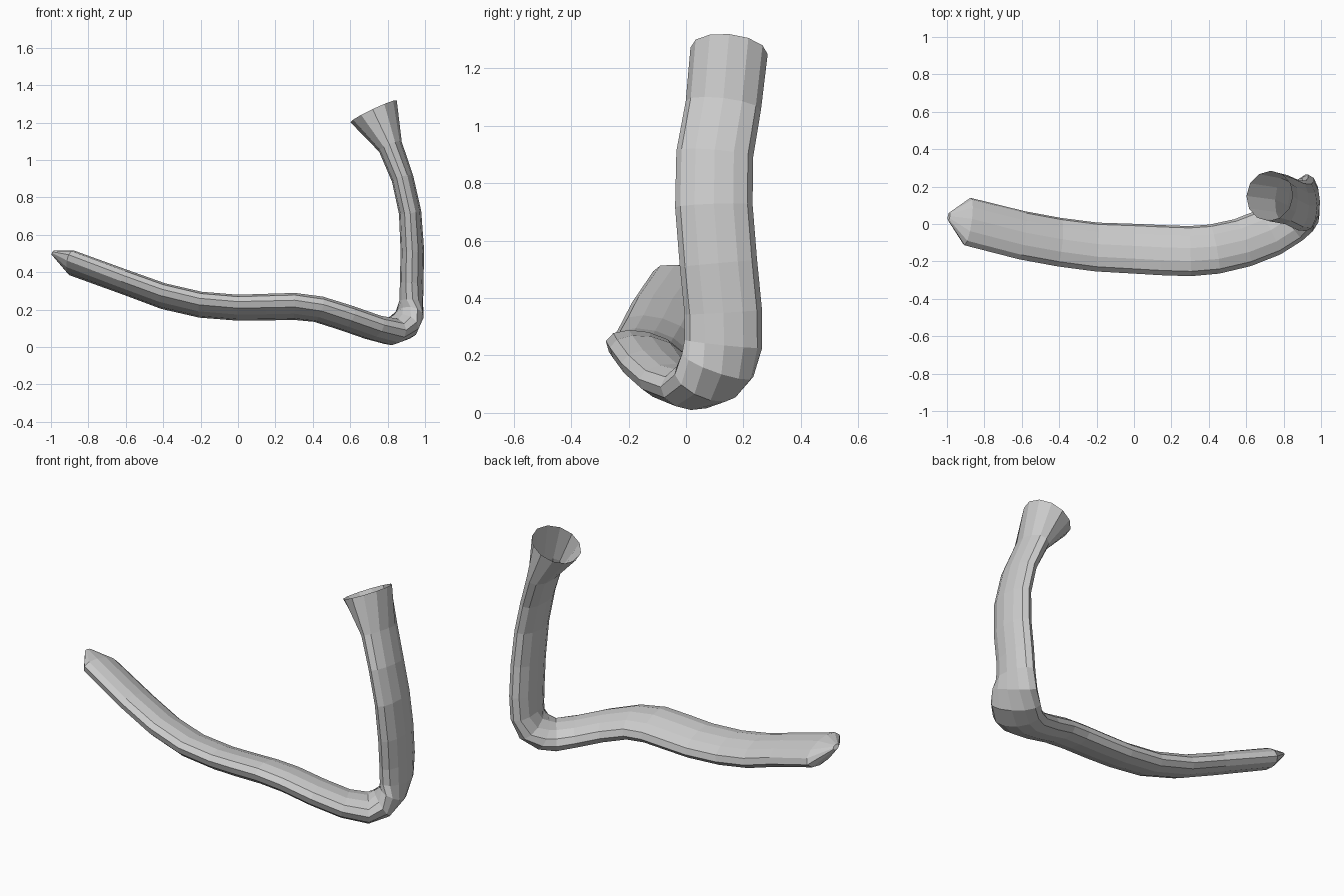
import bpy, bmesh, math
from mathutils import Vector

SIDES = 12

# stations: centre x, y, z | wide-axis direction x, y, z | half width, half thickness
stations = [
    (-0.99, 0.04, 0.503, 0.15, 0.95, -0.3, 0.022, 0.012),
    (-0.89, 0.013, 0.45, 0.15, 0.95, -0.34, 0.135, 0.058),
    (-0.60, -0.06, 0.345, 0.2, 0.95, -0.32, 0.135, 0.06),
    (-0.40, -0.097, 0.272, 0.15, 0.95, -0.3, 0.135, 0.062),
    (-0.20, -0.123, 0.226, 0.08, 0.97, -0.26, 0.135, 0.063),
    (0.00, -0.132, 0.21, 0.03, 0.97, -0.24, 0.137, 0.063),
    (0.15, -0.14, 0.213, 0, 0.97, -0.24, 0.138, 0.065),
    (0.30, -0.145, 0.217, 0, 0.97, -0.24, 0.138, 0.066),
    (0.43, -0.134, 0.202, -0.12, 0.97, -0.2, 0.136, 0.066),
    (0.58, -0.10, 0.155, -0.28, 0.95, -0.15, 0.134, 0.067),
    (0.72, -0.045, 0.106, -0.4, 0.9, -0.1, 0.134, 0.067),
]
bend_and_stem = [
    (0.82, 0.02, 0.083, -0.42, 0.9, -0.05, 0.135, 0.073),
    (0.875, 0.07, 0.108, -0.35, 0.93, 0, 0.138, 0.078),
    (0.915, 0.11, 0.165, -0.2, 0.97, 0, 0.138, 0.072),
    (0.926, 0.13, 0.24, -0.05, 1, 0, 0.136, 0.064),
    (0.929, 0.13, 0.35, 0, 1, 0, 0.135, 0.063),
    (0.932, 0.113, 0.52, 0, 1, 0, 0.135, 0.063),
    (0.920, 0.097, 0.72, 0, 1, 0, 0.135, 0.06),
    (0.880, 0.10, 0.90, 0, 1, 0, 0.134, 0.059),
    (0.815, 0.13, 1.07, 0, 1, 0, 0.132, 0.066),
    (0.725, 0.15, 1.26, 0, 1, 0, 0.135, 0.137),
]
stations += bend_and_stem
centres = [Vector(s[:3]) for s in stations]

# bent flattened tube with a pointed end and an open flared end
bm = bmesh.new()
rings = []
for i, s in enumerate(stations):
    before = centres[max(i - 1, 0)]
    after = centres[min(i + 1, len(centres) - 1)]
    tangent = (after - before).normalized()
    wide = Vector(s[3:6])
    wide = (wide - tangent * wide.dot(tangent)).normalized()
    thin = tangent.cross(wide)
    ring = []
    for k in range(SIDES):
        a = 2 * math.pi * k / SIDES
        ring.append(bm.verts.new(centres[i] + wide * (s[6] * math.cos(a))
                                 + thin * (s[7] * math.sin(a))))
    rings.append(ring)

for r0, r1 in zip(rings, rings[1:]):
    for k in range(SIDES):
        j = (k + 1) % SIDES
        bm.faces.new((r0[k], r0[j], r1[j], r1[k]))
bm.faces.new(rings[0])
bmesh.ops.recalc_face_normals(bm, faces=bm.faces[:])

mesh = bpy.data.meshes.new("bent_tube")
bm.to_mesh(mesh)
bm.free()
bpy.context.collection.objects.link(bpy.data.objects.new("bent_tube", mesh))
